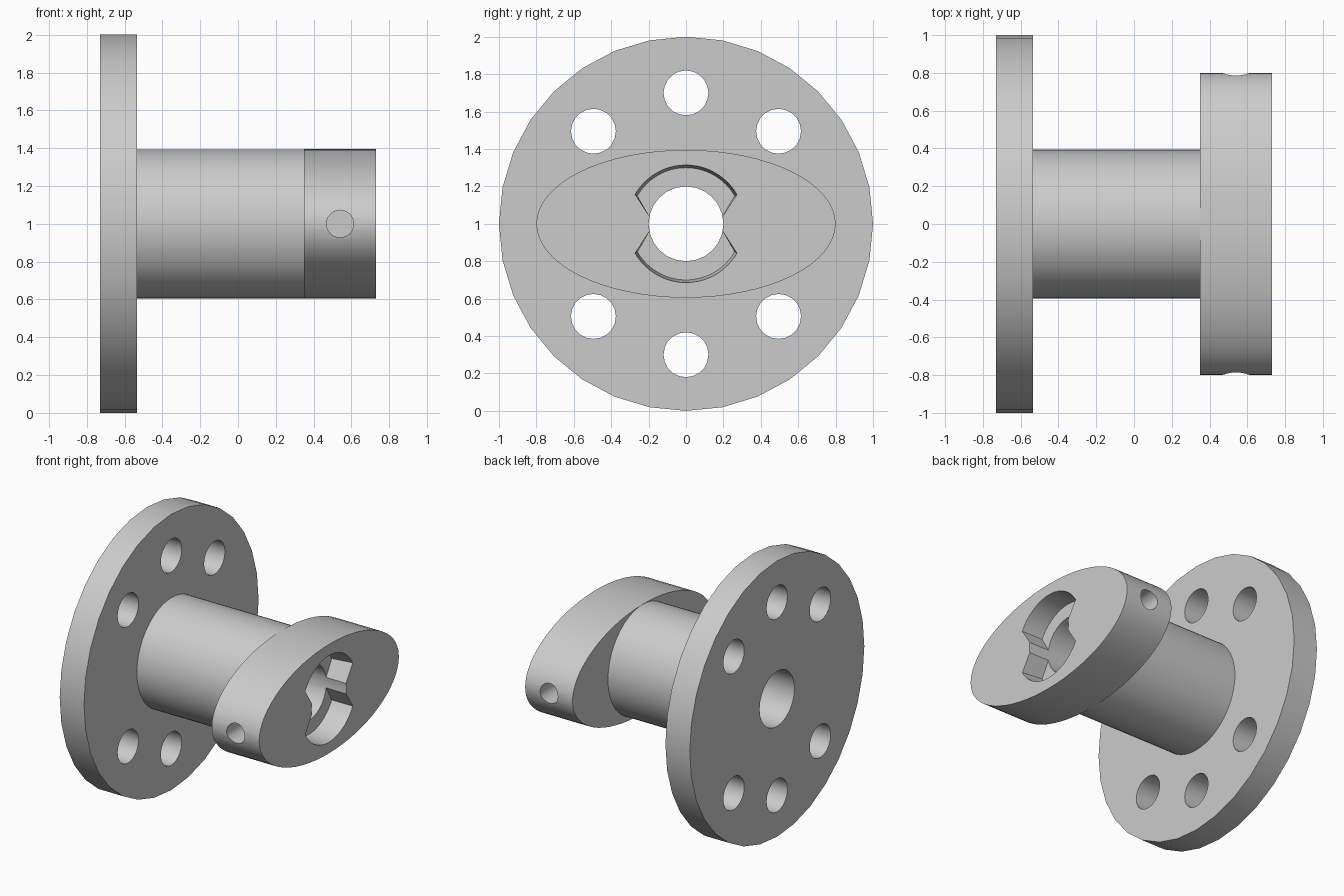
import bpy, bmesh
from math import sin, cos, pi, radians
from mathutils import Matrix, Vector

cube = bpy.data.objects.get("Cube")
if cube:
    bpy.data.objects.remove(cube, do_unlink=True)

grey = bpy.data.materials.new("light_grey")
grey.use_nodes = True
colour = (0.6, 0.6, 0.6, 1)
grey.diffuse_color = colour
grey.node_tree.nodes["Principled BSDF"].inputs["Base Color"].default_value = colour

AXIS_Z = 1.0


def arc(a, b, n, start=0.0, sweep=2 * pi, closed=True):
    """Points of an elliptical arc in the (y, z) plane."""
    steps = n if closed else n - 1
    angles = [start + sweep * i / steps for i in range(n)]
    return [(a * cos(t), b * sin(t)) for t in angles]


def prism(name, profile, x0, x1, end_profile=None, offset=(0, 0)):
    """Solid between a (y, z) profile at x0 and one at x1."""
    bm = bmesh.new()
    rings = []
    for x, pts in ((x0, profile), (x1, end_profile or profile)):
        rings.append([bm.verts.new((x, y + offset[0], z + offset[1] + AXIS_Z)) for y, z in pts])
    first, last = rings
    bm.faces.new(first)
    bm.faces.new(last)
    for i in range(len(first)):
        j = (i + 1) % len(first)
        bm.faces.new((first[i], first[j], last[j], last[i]))
    bmesh.ops.recalc_face_normals(bm, faces=bm.faces)
    mesh = bpy.data.meshes.new(name)
    bm.to_mesh(mesh)
    bm.free()
    obj = bpy.data.objects.new(name, mesh)
    bpy.context.collection.objects.link(obj)
    mesh.materials.append(grey)
    return obj


def combine(target, other, operation):
    """Apply a boolean and discard the second solid."""
    bpy.context.view_layer.objects.active = target
    mod = target.modifiers.new(other.name, 'BOOLEAN')
    mod.operation = operation
    mod.solver = 'EXACT'
    mod.object = other
    bpy.ops.object.modifier_apply(modifier=mod.name)
    bpy.data.objects.remove(other, do_unlink=True)


# Round flange, shaft and oval head joined into one body
body = prism("flanged_shaft", arc(1, 1, 32), -0.73, -0.535)
combine(body, prism("shaft", arc(0.394, 0.394, 64), -0.6, 0.4), 'UNION')
combine(body, prism("oval_head", arc(0.8, 0.395, 64), 0.35, 0.73), 'UNION')

# Central bore
combine(body, prism("bore", arc(0.2, 0.2, 24), -1, 1), 'DIFFERENCE')

# Six bolt holes, none on the horizontal line
for degrees in (45, 90, 135, 225, 270, 315):
    t = radians(degrees)
    hole = prism("bolt_hole", arc(0.12, 0.12, 20), -1, -0.5, offset=(0.7 * cos(t), 0.7 * sin(t)))
    combine(body, hole, 'DIFFERENCE')

# Upper and lower key recesses with slightly flared outer walls
for side in (1, -1):
    def recess(radius):
        rim = arc(radius, radius, 25, radians(30), radians(120), False)
        return [(y, side * z) for y, z in rim + [(-0.19, 0.03), (0.19, 0.03)]]
    combine(body, prism("key_recess", recess(0.3), 0.57, 0.74, recess(0.315)), 'DIFFERENCE')

# Blind cross holes in the two tips of the oval head
for side in (1, -1):
    pin = prism("cross_hole", arc(0.072, 0.072, 24), -0.25, 0.25)
    pin.data.transform(Matrix.Translation((0.54, side * 0.75, AXIS_Z))
                       @ Matrix.Rotation(pi / 2, 4, 'Z')
                       @ Matrix.Translation(Vector((0, 0, -AXIS_Z))))
    combine(body, pin, 'DIFFERENCE')

# Smooth curved walls with crisp edges
body.select_set(True)
bpy.context.view_layer.objects.active = body
bpy.ops.object.shade_smooth_by_angle(angle=radians(30))
